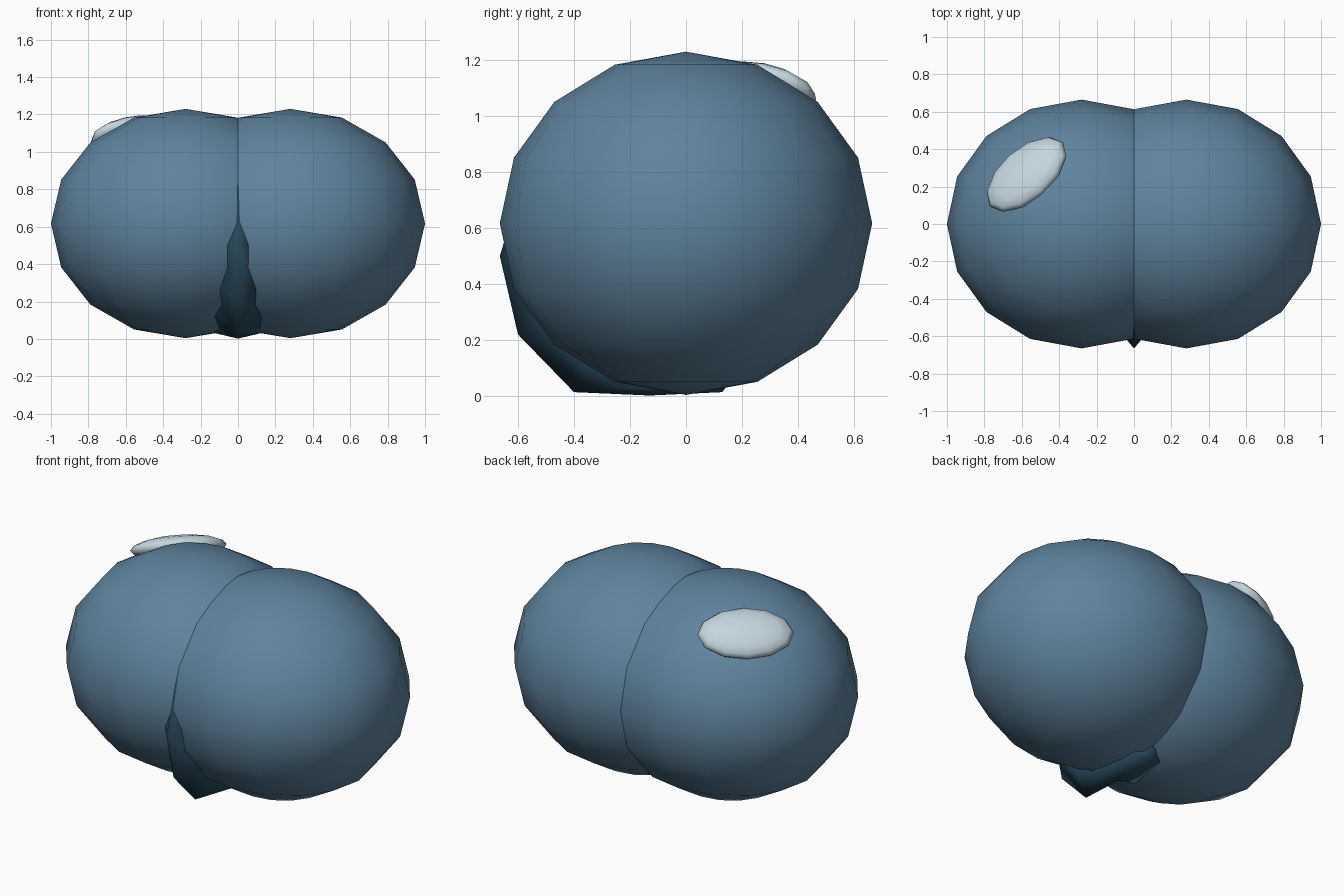
import bpy, bmesh
from math import radians
from mathutils import Matrix, Vector

if "Cube" in bpy.data.objects:
    bpy.data.objects.remove(bpy.data.objects["Cube"])


def material(name, rgb):
    m = bpy.data.materials.new(name)
    m.diffuse_color = (*rgb, 1)
    m.use_nodes = True
    m.node_tree.nodes["Principled BSDF"].inputs["Base Color"].default_value = m.diffuse_color
    return m


BLUE = material("blue", (0.115, 0.23, 0.34))
DARK = material("dark_blue", (0.02, 0.065, 0.10))
PALE = material("pale", (0.55, 0.67, 0.73))


def finish(bm, name, mat, angle=180):
    bmesh.ops.recalc_face_normals(bm, faces=bm.faces)
    me = bpy.data.meshes.new(name)
    bm.to_mesh(me)
    bm.free()
    ob = bpy.data.objects.new(name, me)
    bpy.context.collection.objects.link(ob)
    me.materials.append(mat)
    bpy.ops.object.select_all(action='DESELECT')
    ob.select_set(True)
    bpy.context.view_layer.objects.active = ob
    bpy.ops.object.shade_smooth_by_angle(angle=radians(angle))
    return ob


def ellipsoid(name, mat, matrix, u, v):
    bm = bmesh.new()
    bmesh.ops.create_uvsphere(bm, u_segments=u, v_segments=v, radius=1, matrix=matrix)
    return finish(bm, name, mat)


# Two overlapping lobes
for side, name in ((-1, "left_lobe"), (1, "right_lobe")):
    ellipsoid(name, BLUE, Matrix.Translation((0.28 * side, 0, 0.617))
              @ Matrix.Diagonal((0.72, 0.665, 0.613, 1)), 16, 8)

# Pale highlight patch lying on the left lobe's upper back
normal = Vector((-0.37, 0.39, 0.845)).normalized()
along = Vector((0.76, 0.65, 0))
along = (along - normal * along.dot(normal)).normalized()
across = normal.cross(along)
basis = Matrix((along, across, normal)).transposed().to_4x4()
ellipsoid("highlight", PALE, Matrix.Translation((-0.575, 0.265, 1.095)) @ basis
          @ Matrix.Diagonal((0.26, 0.16, 0.065, 1)), 12, 8)

# Dark keel in the groove: ridge y, ridge z, shoulder half-width, shoulder y, z
sections = [
    (-0.565, 0.83, 0.01, -0.54, 0.80),
    (-0.665, 0.50, 0.09, -0.56, 0.50),
    (-0.600, 0.22, 0.13, -0.46, 0.28),
    (-0.400, 0.014, 0.13, -0.33, 0.12),
    (-0.130, 0.002, 0.12, -0.13, 0.03),
    (0.130, 0.014, 0.09, 0.11, 0.04),
    (0.170, 0.07, 0.04, 0.14, 0.09),
]
bm = bmesh.new()
rings = []
for y, z, w, sy, sz in sections:
    inner = Vector((0, sy, sz)).lerp(Vector((0, -0.1, 0.5)), 0.3)
    rings.append([bm.verts.new(p) for p in
                  ((0, y, z), (w, sy, sz), inner, (-w, sy, sz))])
for a, b in zip(rings, rings[1:]):
    for i in range(4):
        j = (i + 1) % 4
        bm.faces.new((a[i], a[j], b[j], b[i]))
bm.faces.new(rings[0])
bm.faces.new(rings[-1])
finish(bm, "keel", DARK)
